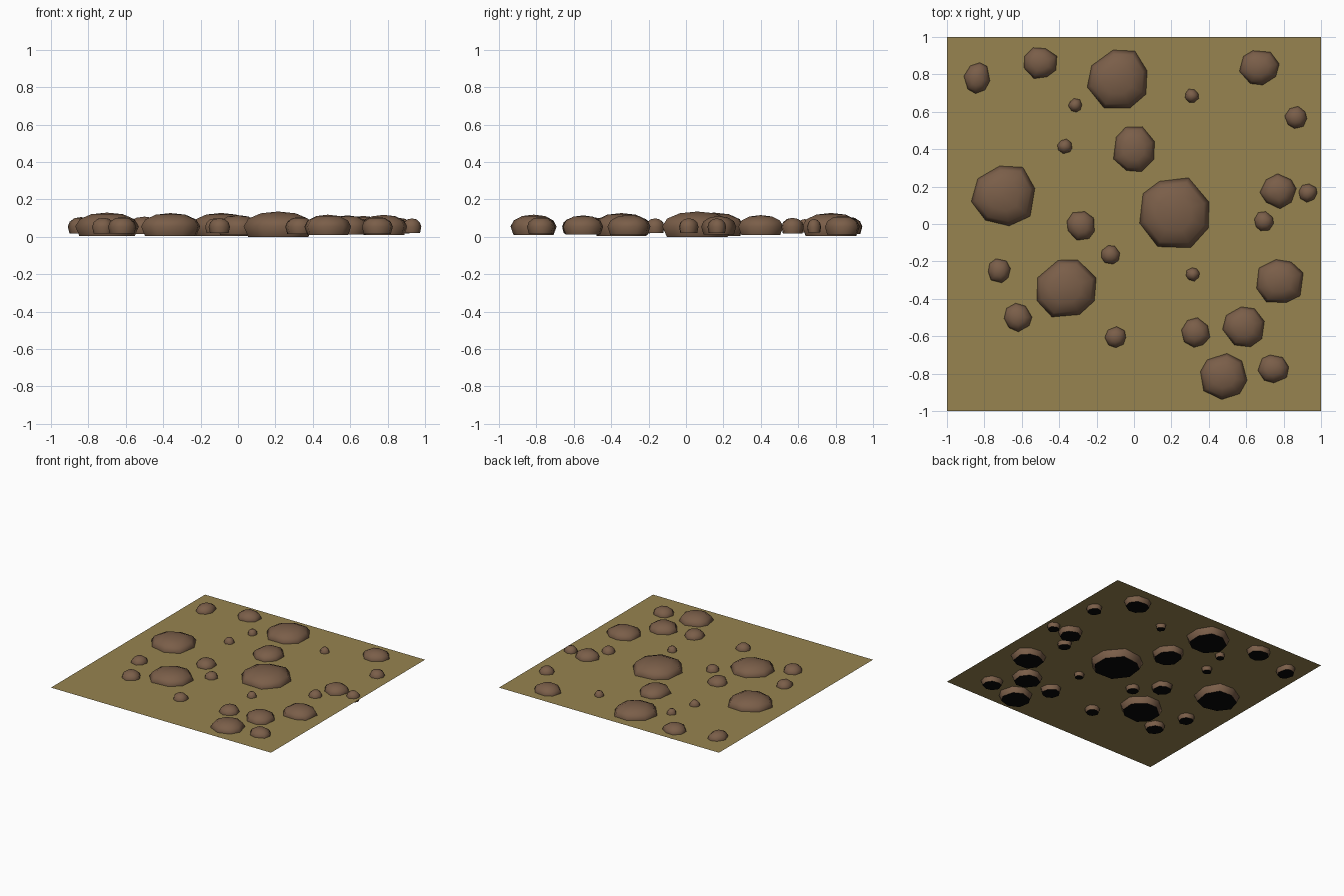
import bpy, bmesh, math, random

if "Cube" in bpy.data.objects:
    bpy.data.objects.remove(bpy.data.objects["Cube"])

random.seed(4)


def material(name, rgb):
    m = bpy.data.materials.new(name)
    m.diffuse_color = (*rgb, 1)
    m.use_nodes = True
    m.node_tree.nodes["Principled BSDF"].inputs["Base Color"].default_value = m.diffuse_color
    return m


OCHRE = material("ochre earth", (0.31, 0.23, 0.079))
BROWN = material("brown stone", (0.195, 0.112, 0.066))
BLACK = material("black underside", (0.002, 0.002, 0.002))


def add_object(name, bm, mats):
    me = bpy.data.meshes.new(name)
    bm.to_mesh(me)
    bm.free()
    for m in mats:
        me.materials.append(m)
    ob = bpy.data.objects.new(name, me)
    bpy.context.collection.objects.link(ob)


# flat ground sheet, cutting through the rocks at mid height
bm = bmesh.new()
bmesh.ops.create_grid(bm, x_segments=1, y_segments=1, size=1)
bmesh.ops.translate(bm, verts=bm.verts, vec=(0, 0, 0.055))
add_object("ground", bm, [OCHRE])

# rock side profile: radius factor, height factor
PROFILE = [(0.87, 0), (1, 0.42), (0.86, 0.72), (0.5, 0.93)]


def rock(name, x, y, rx, ry):
    r = (rx + ry) / 2
    bottom = max(0, 0.028 - 0.15 * r)
    top = 0.085 + 0.27 * r
    n = 8
    turn = random.uniform(0, math.tau)
    # uneven outline, fitted to the wanted width and depth
    outline = []
    for i in range(n):
        a = turn + (i + random.uniform(-0.15, 0.15)) * math.tau / n
        k = random.uniform(0.93, 1.05)
        outline.append((k * math.cos(a), k * math.sin(a)))
    xs, ys = zip(*outline)
    cx, cy = (max(xs) + min(xs)) / 2, (max(ys) + min(ys)) / 2
    sx, sy = 2 * rx / (max(xs) - min(xs)), 2 * ry / (max(ys) - min(ys))
    bm = bmesh.new()
    rings = [[bm.verts.new((x + (u - cx) * sx * f, y + (v - cy) * sy * f,
                            bottom + (top - bottom) * h)) for u, v in outline]
             for f, h in PROFILE]
    apex = bm.verts.new((x, y, top))
    for i in range(n):
        j = (i + 1) % n
        for lo, hi in zip(rings, rings[1:]):
            bm.faces.new((lo[i], lo[j], hi[j], hi[i])).smooth = True
        bm.faces.new((rings[-1][i], rings[-1][j], apex)).smooth = True
    # flat dark underside, kept sharp against the sides
    cap = bm.faces.new(rings[0][::-1])
    cap.material_index = 1
    for e in cap.edges:
        e.smooth = False
    add_object(name, bm, [BROWN, BLACK])


# rocks: x, y, half width, half depth
ROCKS = [
    (-.84, .78, .07, .083), (-.50, .86, .088, .083), (-.09, .775, .16, .155),
    (.67, .835, .107, .092), (-.315, .635, .037, .037), (.31, .685, .037, .037),
    (.865, .57, .06, .06), (-.37, .415, .04, .04), (0, .40, .11, .12),
    (-.70, .15, .17, .16), (.215, .06, .185, .187), (-.285, -.01, .074, .077),
    (.77, .175, .098, .094), (.93, .165, .05, .05), (.695, .015, .052, .052),
    (-.125, -.165, .05, .05), (-.72, -.25, .06, .065), (-.36, -.345, .158, .152),
    (.315, -.27, .037, .037), (.78, -.305, .125, .115), (-.62, -.50, .075, .077),
    (-.10, -.605, .057, .057), (.33, -.58, .077, .08), (.585, -.55, .112, .107),
    (.48, -.815, .125, .123), (.745, -.775, .083, .075),
]
for i, r in enumerate(ROCKS):
    rock(f"rock_{i + 1}", *r)
